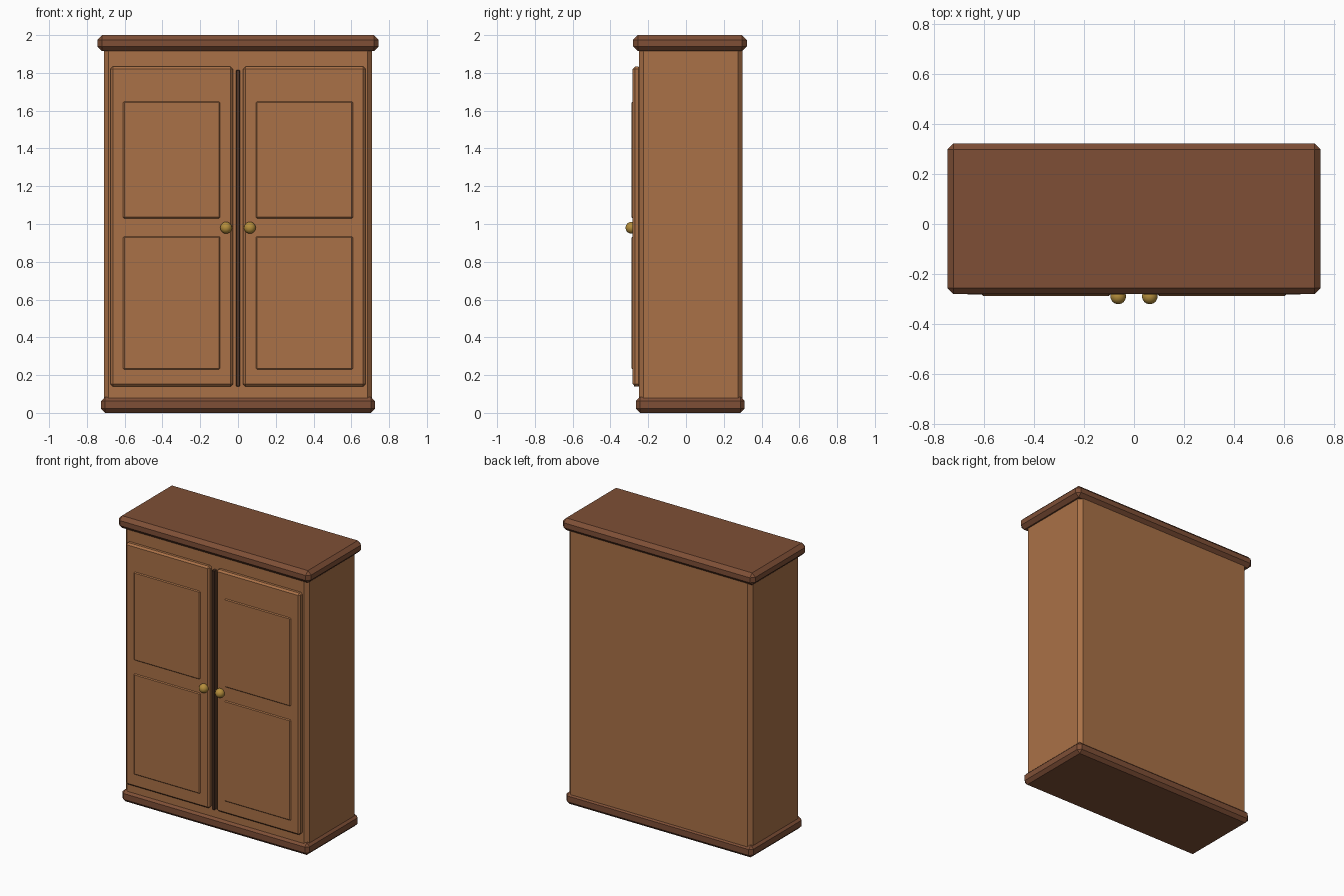
import bpy
import bmesh
from mathutils import Vector

cube = bpy.data.objects.get("Cube")
if cube:
    bpy.data.objects.remove(cube, do_unlink=True)


def material(name, rgb):
    mat = bpy.data.materials.new(name)
    mat.use_nodes = True
    mat.diffuse_color = (*rgb, 1)
    mat.node_tree.nodes["Principled BSDF"].inputs["Base Color"].default_value = (*rgb, 1)
    return mat


wood = material("warm wood", (0.40, 0.165, 0.063))
trim = material("dark trim wood", (0.21, 0.078, 0.037))
gap = material("shadow brown", (0.08, 0.035, 0.018))
brass = material("brass", (0.46, 0.27, 0.045))


def finish(name, bm, mat):
    mesh = bpy.data.meshes.new(name)
    bm.to_mesh(mesh)
    bm.free()
    obj = bpy.data.objects.new(name, mesh)
    mesh.materials.append(mat)
    bpy.context.collection.objects.link(obj)
    return obj


def box(name, low, high, mat, bevel=0.0):
    """Box between two corners with chamfered edges."""
    low, high = Vector(low), Vector(high)
    bm = bmesh.new()
    bmesh.ops.create_cube(bm, size=1)
    for v in bm.verts:
        v.co = (low + high) / 2 + v.co * (high - low)
    if bevel:
        bmesh.ops.bevel(bm, geom=bm.edges[:], offset=bevel, segments=1,
                        profile=0.5, affect='EDGES')
    return finish(name, bm, mat)


# Carcass with base plinth and crown
box("cabinet_body", (-0.71, -0.25, 0.04), (0.71, 0.30, 1.96), wood, 0.025)
box("base_plinth", (-0.725, -0.265, 0), (0.725, 0.31, 0.085), trim, 0.022)
box("top_crown", (-0.745, -0.28, 1.915), (0.745, 0.322, 2), trim, 0.025)

# Strip between the doors
box("centre_strip", (-0.01, -0.275, 0.14), (0.01, -0.24, 1.815), gap, 0.002)

# Doors with raised panels and round knobs
for side, s in (("left", 1), ("right", -1)):
    def span(a, b):
        return sorted((a * s, b * s))

    x0, x1 = span(0.027, 0.675)
    box(side + "_door", (x0, -0.282, 0.14), (x1, -0.24, 1.833), wood, 0.012)
    x0, x1 = span(0.095, 0.608)
    for level, z0, z1 in (("lower", 0.23, 0.935), ("upper", 1.03, 1.648)):
        box(f"{side}_{level}_panel", (x0, -0.288, z0), (x1, -0.27, z1), wood, 0.006)

    bm = bmesh.new()
    bmesh.ops.create_uvsphere(bm, u_segments=24, v_segments=16, radius=0.031)
    bmesh.ops.translate(bm, verts=bm.verts[:], vec=(0.063 * s, -0.289, 0.98))
    for f in bm.faces:
        f.smooth = True
    finish(side + "_knob", bm, brass)
